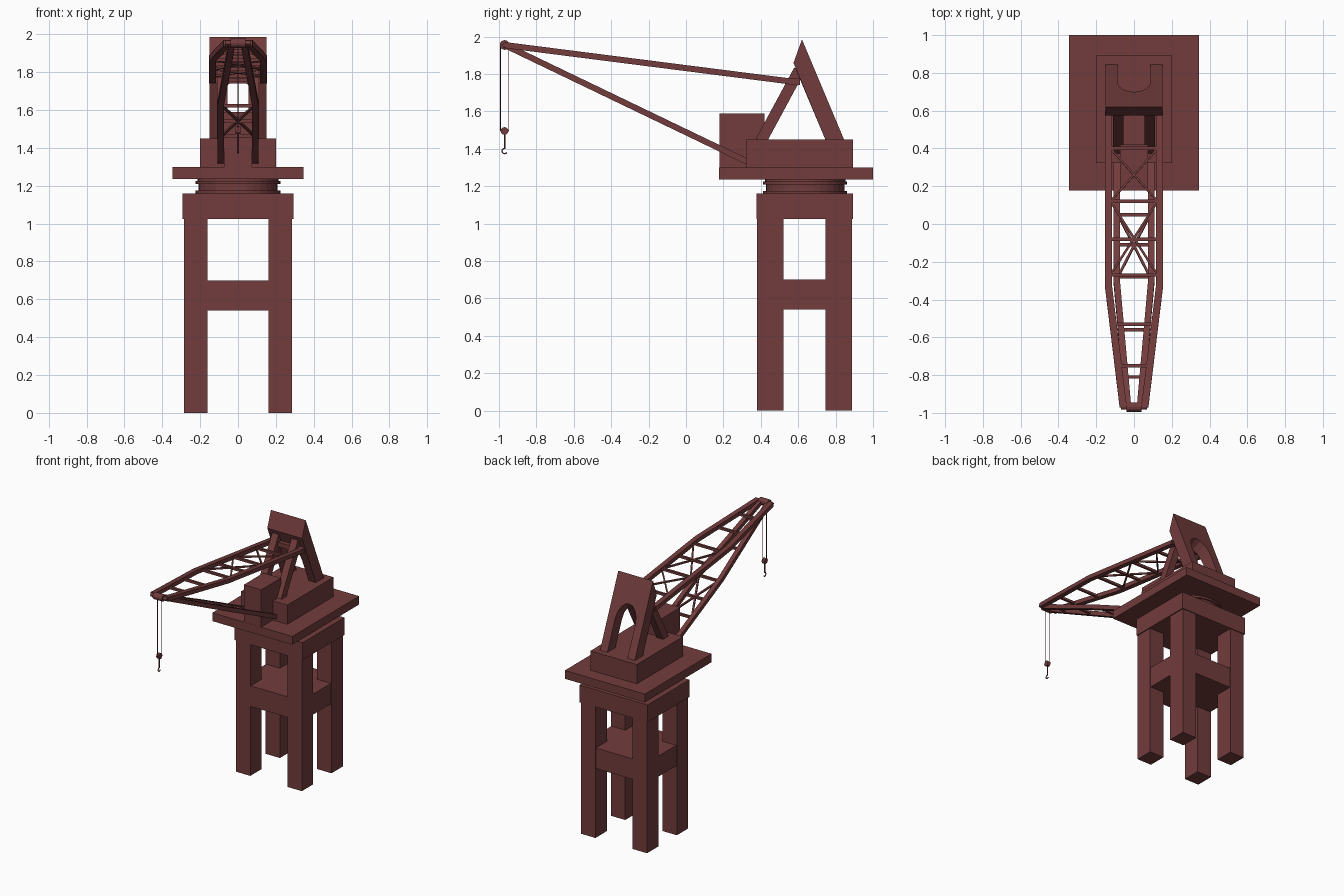
import bpy, bmesh, math
from mathutils import Vector, Matrix

cube = bpy.data.objects.get("Cube")
if cube:
    bpy.data.objects.remove(cube, do_unlink=True)

paint = bpy.data.materials.new("dull_red_paint")
paint.use_nodes = True
RED = (0.17, 0.045, 0.045, 1)
paint.diffuse_color = RED
paint.node_tree.nodes["Principled BSDF"].inputs["Base Color"].default_value = RED


def finish(name, bm):
    bmesh.ops.recalc_face_normals(bm, faces=bm.faces)
    mesh = bpy.data.meshes.new(name)
    bm.to_mesh(mesh)
    bm.free()
    mesh.materials.append(paint)
    ob = bpy.data.objects.new(name, mesh)
    bpy.context.collection.objects.link(ob)
    return ob


def box(name, x, y, z):
    bm = bmesh.new()
    bmesh.ops.create_cube(bm, size=1)
    for v in bm.verts:
        v.co = [r[0] if c < 0 else r[1] for c, r in zip(v.co, (x, y, z))]
    return finish(name, bm)


def loft(name, rings):
    """Join equal rings of points into a closed solid."""
    bm = bmesh.new()
    rows = [[bm.verts.new(p) for p in ring] for ring in rings]
    n = len(rows[0])
    for a, b in zip(rows, rows[1:]):
        for i in range(n):
            j = (i + 1) % n
            bm.faces.new((a[i], a[j], b[j], b[i]))
    bm.faces.new(rows[0])
    bm.faces.new(rows[-1])
    return finish(name, bm)


def beam(name, pts, w, h):
    """Rectangular beam running mainly front to back."""
    d = Vector(pts[-1]) - Vector(pts[0])
    up = Vector((0, -d.z, d.y)).normalized() * h / 2
    side = Vector((w / 2, 0, 0))
    return loft(name, [[Vector(p) + s * side + t * up
                        for s, t in ((-1, -1), (1, -1), (1, 1), (-1, 1))] for p in pts])


def drum(name, r, a, b, sides=32):
    """Cylinder between two points."""
    a, b = Vector(a), Vector(b)
    bm = bmesh.new()
    rot = (b - a).to_track_quat('Z', 'Y').to_matrix().to_4x4()
    bmesh.ops.create_cone(bm, cap_ends=True, segments=sides, radius1=r, radius2=r,
                          depth=(b - a).length, matrix=Matrix.Translation((a + b) / 2) @ rot)
    return finish(name, bm)


# Tower: four legs, a middle block and a cap
for side, x in (("right", (-0.285, -0.16)), ("left", (0.16, 0.285))):
    for end, y in (("front", (0.38, 0.52)), ("back", (0.745, 0.887))):
        box(f"{end}_{side}_leg", x, y, (0, 1.04))
box("middle_tie", (-0.28, 0.28), (0.385, 0.882), (0.54, 0.7))
box("tower_cap", (-0.293, 0.293), (0.377, 0.893), (1.025, 1.16))

# Slewing ring
CY = 0.637
for r, z0, z1 in ((0.225, 1.155, 1.175), (0.21, 1.17, 1.215), (0.225, 1.21, 1.225), (0.215, 1.22, 1.24)):
    drum("slewing_ring", r, (0, CY, z0), (0, CY, z1))

# Deck, machinery house and front cabin
box("deck", (-0.345, 0.345), (0.177, 1.0), (1.235, 1.3))
box("machinery_house", (-0.2, 0.2), (0.322, 0.892), (1.295, 1.45))
box("cabin", (-0.075, 0.075), (0.178, 0.42), (1.295, 1.59))

# Leaning rear panel of the A-frame, with an arched opening
outline = [(-0.087, 1.45), (-0.15, 1.45), (-0.15, 1.985), (0.15, 1.985), (0.15, 1.45), (0.087, 1.45)]
outline += [(0.087 * math.cos(t), 1.676 + 0.12 * math.sin(t))
            for t in (math.pi * i / 8 for i in range(9))]
outer, inner = [], []
for x, z in outline:
    y = 0.62 + (1.985 - z) * 0.42
    outer.append((x, y, z))
    if z < 1.5:
        inner.append((x, y - 0.1, z))
    elif z > 1.9:
        inner.append((x, y - 0.045, z - 0.125))
    else:
        inner.append((x, y - 0.085, z - 0.036))
loft("rear_panel", [outer, inner])

# Mirrored struts and boom chords
TIP = (-0.97, 1.955)


def upper_z(y):
    return 1.955 + (y + 0.97) * (1.755 - 1.955) / 1.57


def lower_z(y):
    return 1.955 + (y + 0.97) * (1.335 - 1.955) / 1.29


for side, s in (("right", -1), ("left", 1)):
    beam(f"{side}_front_strut", [(s * 0.083, 0.4, 1.44), (s * 0.083, 0.605, 1.82)], 0.055, 0.06)
    beam(f"{side}_upper_chord", [(s * 0.135, 0.6, upper_z(0.6)), (s * 0.135, -0.33, upper_z(-0.33)),
                                 (s * 0.057, *TIP)], 0.038, 0.032)
    beam(f"{side}_lower_chord", [(s * 0.092, 0.325, lower_z(0.325)), (s * 0.092, -0.3, lower_z(-0.3)),
                                 (s * 0.032, *TIP)], 0.034, 0.032)
box("strut_crossbar", (-0.15, 0.15), (0.575, 0.61), (1.74, 1.775))

# Boom lattice: crossbars and diagonals
for name, zf, half, tip, bars in (("upper", upper_z, 0.135, 0.057, (0.4, 0.12, -0.08, -0.27, -0.53, -0.75)),
                                  ("lower", lower_z, 0.092, 0.032, (0.05, -0.11, -0.28, -0.56, -0.81))):
    for y in bars:
        k = max(0, (-0.32 - y) / 0.65)
        w = half + (tip - half) * k
        box(f"{name}_crossbar", (-w, w), (y - 0.009, y + 0.009), (zf(y) - 0.009, zf(y) + 0.009))
for name, zf, w, y0, y1 in (("upper", upper_z, 0.125, 0.4, 0.12), ("upper", upper_z, 0.125, 0.12, -0.27),
                            ("lower", lower_z, 0.085, 0.05, -0.28)):
    for s in (-1, 1):
        beam(f"{name}_diagonal", [(s * w, y0, zf(y0)), (-s * w, y1, zf(y1))], 0.014, 0.012)

# Boom tip pulley, cables and hook
drum("tip_pulley", 0.026, (-0.04, *TIP), (0.04, *TIP), 16)
drum("tip_axle", 0.012, (-0.07, *TIP), (0.07, *TIP), 12)
for y in (-0.992, -0.948):
    drum("hoist_cable", 0.002, (0, y, 1.955), (0, y, 1.495), 6)
drum("hook_block", 0.021, (-0.012, -0.97, 1.495), (0.012, -0.97, 1.495), 12)
drum("hook_rod", 0.004, (0, -0.97, 1.485), (0, -0.97, 1.4), 8)
curve = bpy.data.curves.new("hook", 'CURVE')
curve.dimensions = '3D'
curve.bevel_depth = 0.004
curve.bevel_resolution = 1
curve.use_fill_caps = True
spline = curve.splines.new('POLY')
spline.points.add(8)
for i, p in enumerate(spline.points):
    t = math.radians(90 + 30 * i)
    p.co = (0, -0.97 + 0.014 * math.cos(t), 1.388 + 0.014 * math.sin(t), 1)
curve.materials.append(paint)
bpy.context.collection.objects.link(bpy.data.objects.new("hook", curve))
